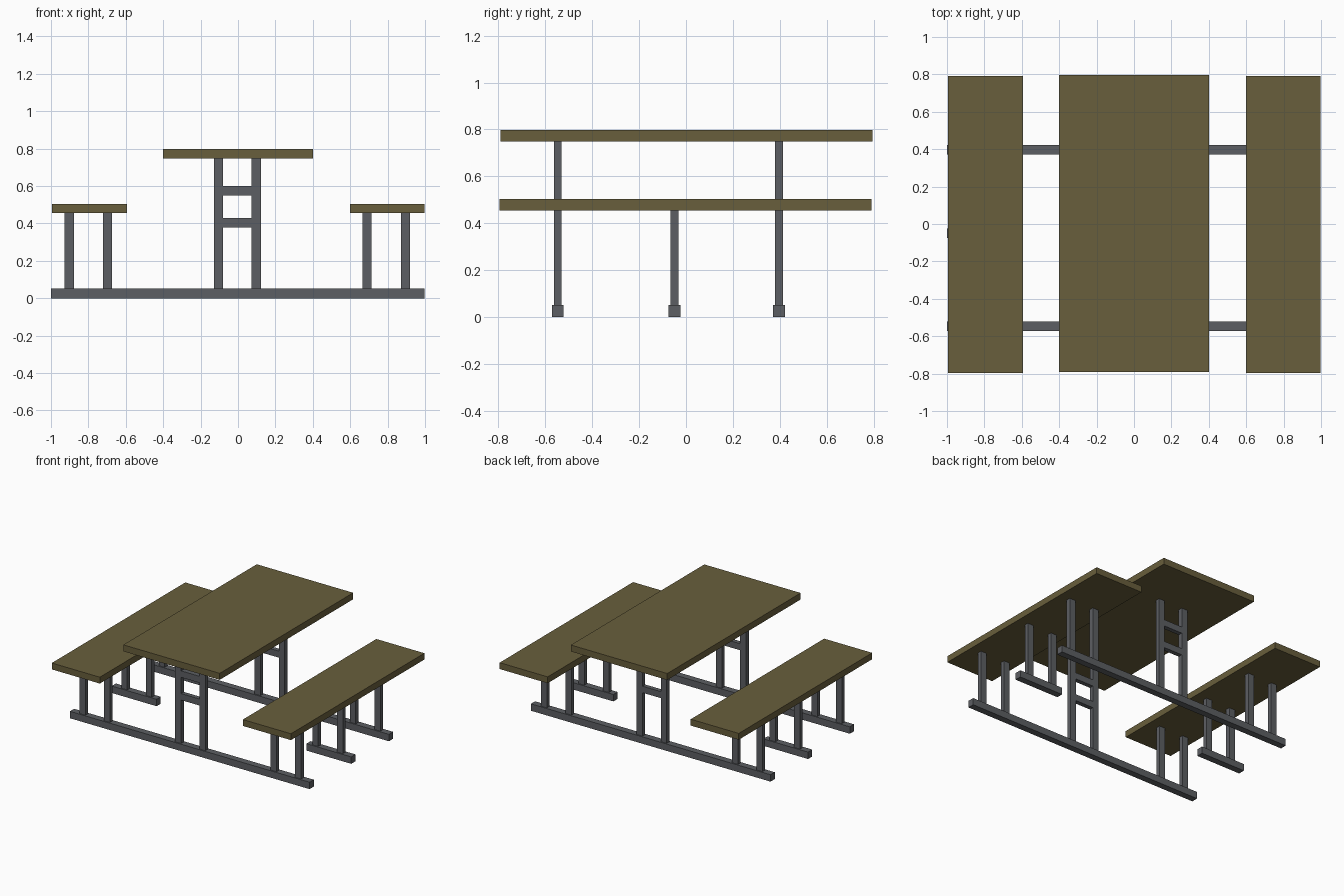
import bpy, bmesh
from mathutils import Matrix

if "Cube" in bpy.data.objects:
    bpy.data.objects.remove(bpy.data.objects["Cube"])


def material(name, rgb):
    m = bpy.data.materials.new(name)
    m.diffuse_color = (*rgb, 1.0)
    m.use_nodes = True
    m.node_tree.nodes["Principled BSDF"].inputs["Base Color"].default_value = m.diffuse_color
    return m


WOOD = material("olive brown wood", (0.140, 0.113, 0.045))
METAL = material("grey metal", (0.108, 0.114, 0.125))


def box(name, mat, x, y, z):
    """Axis-aligned box from (min, max) ranges."""
    size = [r[1] - r[0] for r in (x, y, z)]
    mid = [(r[0] + r[1]) / 2 for r in (x, y, z)]
    bm = bmesh.new()
    bmesh.ops.create_cube(bm, size=1.0, matrix=Matrix.Diagonal((*size, 1.0)))
    me = bpy.data.meshes.new(name)
    bm.to_mesh(me)
    bm.free()
    me.materials.append(mat)
    ob = bpy.data.objects.new(name, me)
    ob.location = mid
    bpy.context.collection.objects.link(ob)


def around(c, width):
    return (c - width / 2, c + width / 2)


RAIL_W, RAIL_H = 0.05, 0.052
POST_X, POST_Y = 0.049, 0.033
SEAT_Z, TABLE_Z = (0.455, 0.503), (0.748, 0.797)
LEFT_POSTS, RIGHT_POSTS = (-0.902, -0.698), (0.690, 0.895)
TABLE_POSTS = (-0.104, 0.098)

# table top and bench seats
box("table_top", WOOD, (-0.401, 0.402), (-0.792, 0.796), TABLE_Z)
box("left_seat", WOOD, (-0.994, -0.594), (-0.796, 0.792), SEAT_Z)
box("right_seat", WOOD, (0.598, 0.998), (-0.796, 0.792), SEAT_Z)

# three frames: two full-width, and a middle one under the seats only
for frame, y in (("front", -0.547), ("middle", -0.049), ("back", 0.397)):
    rail_y, post_y = around(y, RAIL_W), around(y, POST_Y)

    # bench posts
    for x in LEFT_POSTS + RIGHT_POSTS:
        box(frame + "_seat_post", METAL, around(x, POST_X), post_y, (RAIL_H, SEAT_Z[0]))

    # floor rails
    if frame == "middle":
        box("middle_left_rail", METAL, (-1.0, -0.627), rail_y, (0, RAIL_H))
        box("middle_right_rail", METAL, (0.622, 0.995), rail_y, (0, RAIL_H))
        continue
    box(frame + "_floor_rail", METAL, (-1.0, 0.997), rail_y, (0, RAIL_H))

    # table posts with two crossbars between them
    for x in TABLE_POSTS:
        box(frame + "_table_post", METAL, around(x, POST_X), post_y, (RAIL_H, TABLE_Z[0]))
    inner = (TABLE_POSTS[0] + POST_X / 2, TABLE_POSTS[1] - POST_X / 2)
    for z in (0.404, 0.575):
        box(frame + "_crossbar", METAL, inner, post_y, around(z, 0.049))
